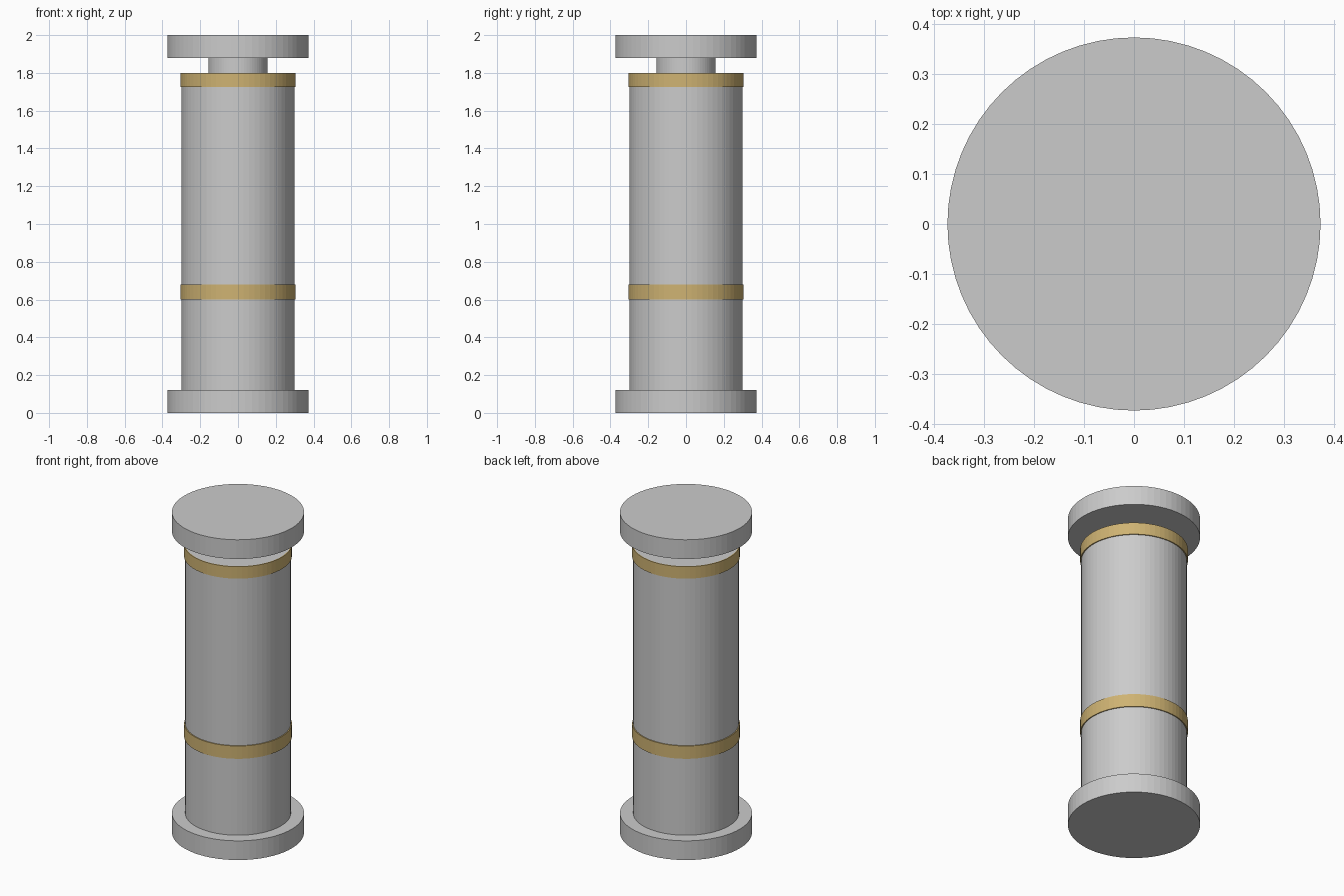
import bpy
import bmesh
import math

SIDES = 64

default = bpy.data.objects.get("Cube")
if default:
    bpy.data.objects.remove(default, do_unlink=True)


def make_material(name, colour):
    mat = bpy.data.materials.new(name)
    mat.use_nodes = True
    mat.diffuse_color = colour
    mat.node_tree.nodes["Principled BSDF"].inputs["Base Color"].default_value = colour
    return mat


def add_object(name, bm, mat):
    mesh = bpy.data.meshes.new(name)
    bmesh.ops.recalc_face_normals(bm, faces=bm.faces)
    bm.to_mesh(mesh)
    bm.free()
    mesh.materials.append(mat)
    obj = bpy.data.objects.new(name, mesh)
    bpy.context.collection.objects.link(obj)
    return obj


def add_disc(name, radius, bottom, top, mat):
    """Solid upright cylinder between two heights."""
    bm = bmesh.new()
    bmesh.ops.create_cone(bm, cap_ends=True, segments=SIDES, radius1=radius,
                          radius2=radius, depth=top - bottom)
    bmesh.ops.translate(bm, verts=bm.verts, vec=(0, 0, (bottom + top) / 2))
    return add_object(name, bm, mat)


def add_band(name, inner, outer, bottom, top, mat):
    """Rectangular section spun into a closed ring."""
    bm = bmesh.new()
    corners = [(inner, bottom), (outer, bottom), (outer, top), (inner, top)]
    verts = [bm.verts.new((r, 0, z)) for r, z in corners]
    edges = [bm.edges.new((verts[i], verts[i - 1])) for i in range(4)]
    bmesh.ops.spin(bm, geom=verts + edges, cent=(0, 0, 0), axis=(0, 0, 1),
                   angle=math.tau, steps=SIDES, use_merge=True)
    bmesh.ops.remove_doubles(bm, verts=bm.verts, dist=0.0001)
    return add_object(name, bm, mat)


grey = make_material("light grey metal", (0.6, 0.6, 0.6, 1))
gold = make_material("pale gold", (0.62, 0.45, 0.17, 1))

# Main cylinder with its foot, neck and cap
add_disc("base_flange", 0.374, 0, 0.12, grey)
add_disc("body", 0.299, 0.12, 1.8, grey)
add_disc("neck", 0.157, 1.8, 1.88, grey)
add_disc("top_cap", 0.374, 1.88, 2, grey)

# Gold trim around the body
add_band("lower_band", 0.298, 0.305, 0.6, 0.68, gold)
add_band("upper_band", 0.298, 0.305, 1.725, 1.8, gold)
